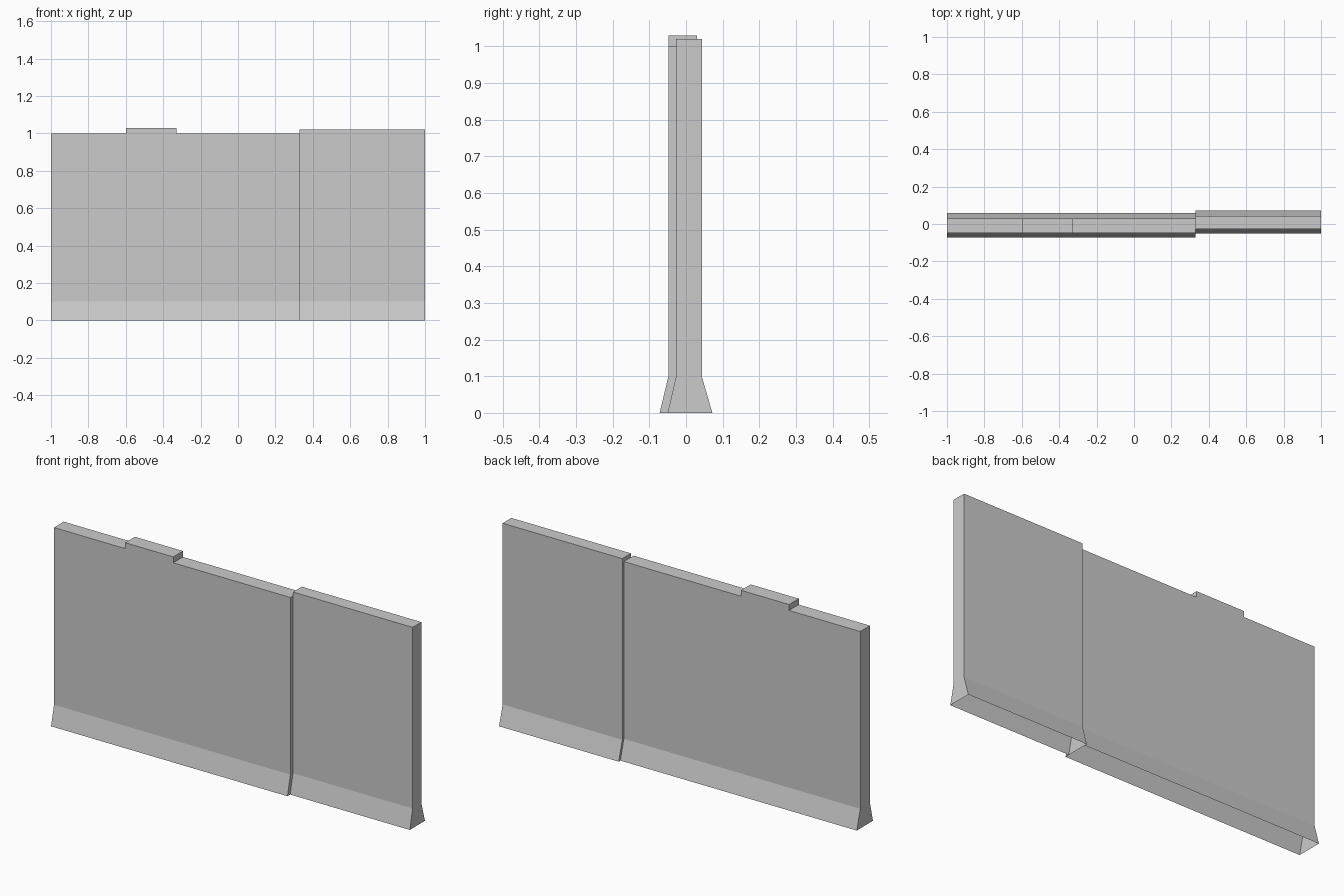
import bpy
import bmesh

cube = bpy.data.objects.get("Cube")
if cube:
    bpy.data.objects.remove(cube, do_unlink=True)

# Single concrete grey
GREY = (0.6, 0.6, 0.6, 1)
concrete = bpy.data.materials.new("concrete_grey")
concrete.use_nodes = True
concrete.diffuse_color = GREY
concrete.node_tree.nodes["Principled BSDF"].inputs["Base Color"].default_value = GREY

FLARE = 0.1  # height of the sloping foot


def wall(name, x0, x1, wall_y, foot_y, top, tab=None):
    """Hollow wall with a flared, open foot and an optional raised tab (x0, x1, z)."""
    outline = [(x0, 0), (x1, 0), (x1, FLARE), (x1, top)]
    if tab:
        a, b, z = tab
        outline += [(b, top), (b, z), (a, z), (a, top)]
    outline += [(x0, top), (x0, FLARE)]

    bm = bmesh.new()
    sides = []
    for i in (0, 1):
        sides.append([bm.verts.new((x, (foot_y if z == 0 else wall_y)[i], z))
                      for x, z in outline])
    # Front and back: sloping foot, then the flat panel
    for s in sides:
        bm.faces.new([s[0], s[1], s[2], s[-1]])
        bm.faces.new(s[2:])
    # Rim strips, leaving the underside open
    front, back = sides
    n = len(outline)
    for i in range(1, n):
        j = (i + 1) % n
        bm.faces.new([front[i], front[j], back[j], back[i]])
    bmesh.ops.recalc_face_normals(bm, faces=bm.faces)

    mesh = bpy.data.meshes.new(name)
    bm.to_mesh(mesh)
    bm.free()
    mesh.materials.append(concrete)
    obj = bpy.data.objects.new(name, mesh)
    bpy.context.collection.objects.link(obj)
    return obj


# Long section with raised tab, and the short section set slightly back
wall("long_wall", -1, 0.328, (-0.048, 0.03), (-0.072, 0.058), 1.0, (-0.6, -0.33, 1.03))
wall("short_wall", 0.328, 1, (-0.027, 0.043), (-0.05, 0.072), 1.02)
